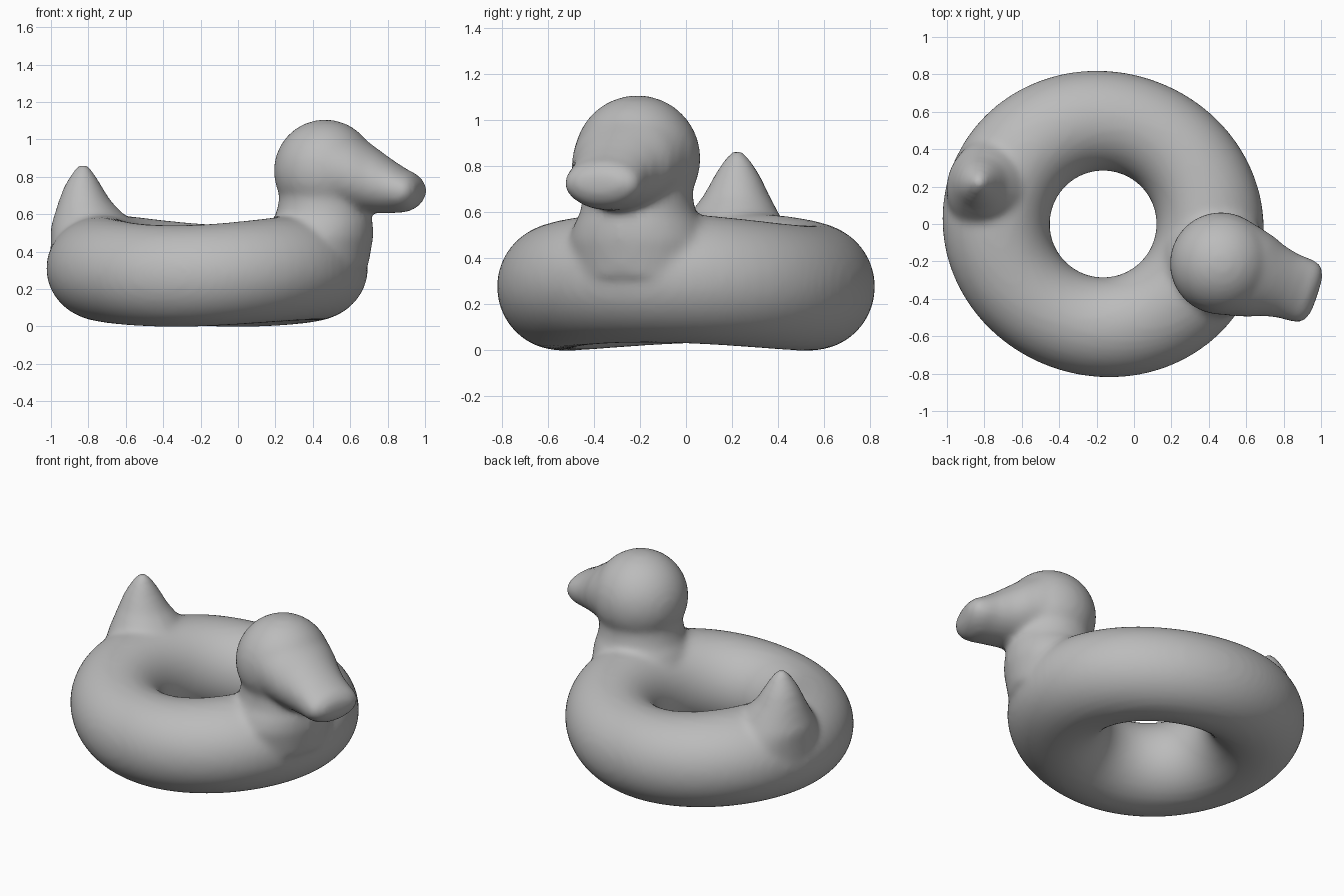
import bpy, bmesh, math
from mathutils import Matrix

cube = bpy.data.objects.get("Cube")
if cube:
    bpy.data.objects.remove(cube, do_unlink=True)

grey = bpy.data.materials.new("soft grey")
grey.use_nodes = True
grey.diffuse_color = (0.5, 0.5, 0.5, 1)
grey.node_tree.nodes["Principled BSDF"].inputs["Base Color"].default_value = (0.5, 0.5, 0.5, 1)

bm = bmesh.new()


def bridge(rings, closed=False):
    """Skin neighbouring vertex rings with quads."""
    n = len(rings[0])
    pairs = list(zip(rings, rings[1:])) + ([(rings[-1], rings[0])] if closed else [])
    for a, b in pairs:
        for i in range(n):
            bm.faces.new((a[i], a[(i + 1) % n], b[(i + 1) % n], b[i]))
    if not closed:
        bm.faces.new(rings[0])
        bm.faces.new(rings[-1])


def turn(i, n):
    return 2 * math.pi * i / n


def upright(sections, n=32):
    """Loft of level ellipses: height, centre x, half length, half width."""
    bridge([[bm.verts.new((cx + rx * math.cos(turn(i, n)), ry * math.sin(turn(i, n)), z))
             for i in range(n)] for z, cx, rx, ry in sections])


def forward(sections, n=32):
    """Loft of rounded sections facing x: x, half width, bottom, top."""
    rings = []
    for x, w, lo, hi in sections:
        mid, h = (lo + hi) / 2, (hi - lo) / 2
        rings.append([bm.verts.new((x, w * math.cos(turn(i, n)), mid + h * math.sin(turn(i, n))))
                      for i in range(n)])
    bridge(rings)


# Swim ring, longer and slightly lifted towards chest and tail
rings = []
for i in range(72):
    a = turn(i, 72)
    c, s = math.cos(a), math.sin(a)
    end = c * c
    ring = []
    for j in range(36):
        t = turn(j, 36)
        radial, up = math.cos(t), math.sin(t)
        r = 0.55 + 0.265 * radial
        if radial > -0.2:
            r += 0.05 * end * (radial + 0.2) / 1.2
        z = 0.27 + 0.272 * up + end * (0.045 + 0.01 * up)
        ring.append(bm.verts.new((r * c, r * s, z)))
    rings.append(ring)
bridge(rings, closed=True)

# Neck flaring into the ring
upright([(0.32, 0.62, 0.27, 0.30), (0.48, 0.63, 0.29, 0.31), (0.55, 0.645, 0.275, 0.28),
         (0.60, 0.655, 0.255, 0.25), (0.66, 0.66, 0.245, 0.24), (0.80, 0.665, 0.24, 0.24)])

# Round head
bmesh.ops.create_uvsphere(bm, u_segments=32, v_segments=20, radius=0.275,
                          matrix=Matrix.Translation((0.665, 0, 0.832)))

# Broad bill
forward([(0.70, 0.26, 0.62, 1.09), (0.78, 0.255, 0.61, 1.06), (0.88, 0.23, 0.61, 1.00),
         (0.96, 0.198, 0.605, 0.945), (1.04, 0.18, 0.605, 0.89), (1.12, 0.178, 0.61, 0.84),
         (1.165, 0.168, 0.63, 0.82), (1.193, 0.14, 0.66, 0.79), (1.207, 0.085, 0.70, 0.76)])

# Pointed tail
upright([(0.30, -0.65, 0.21, 0.30), (0.45, -0.655, 0.21, 0.27), (0.53, -0.64, 0.23, 0.235),
         (0.60, -0.665, 0.185, 0.19), (0.67, -0.69, 0.14, 0.145), (0.75, -0.70, 0.10, 0.105),
         (0.81, -0.70, 0.065, 0.068), (0.85, -0.70, 0.038, 0.038), (0.87, -0.70, 0.015, 0.015)])

bmesh.ops.recalc_face_normals(bm, faces=bm.faces)
mesh = bpy.data.meshes.new("duck_float")
bm.to_mesh(mesh)
bm.free()
mesh.materials.append(grey)
duck = bpy.data.objects.new("duck_float", mesh)
bpy.context.collection.objects.link(duck)
duck.location = (-0.165, 0, 0)
duck.rotation_euler.z = math.radians(-18.5)

# Fuse the parts into one inflated skin and soften the seams
fuse = duck.modifiers.new("fuse", 'REMESH')
fuse.mode = 'VOXEL'
fuse.voxel_size = 0.02
fuse.use_smooth_shade = True
soften = duck.modifiers.new("soften", 'SMOOTH')
soften.factor = 0.5
soften.iterations = 10
